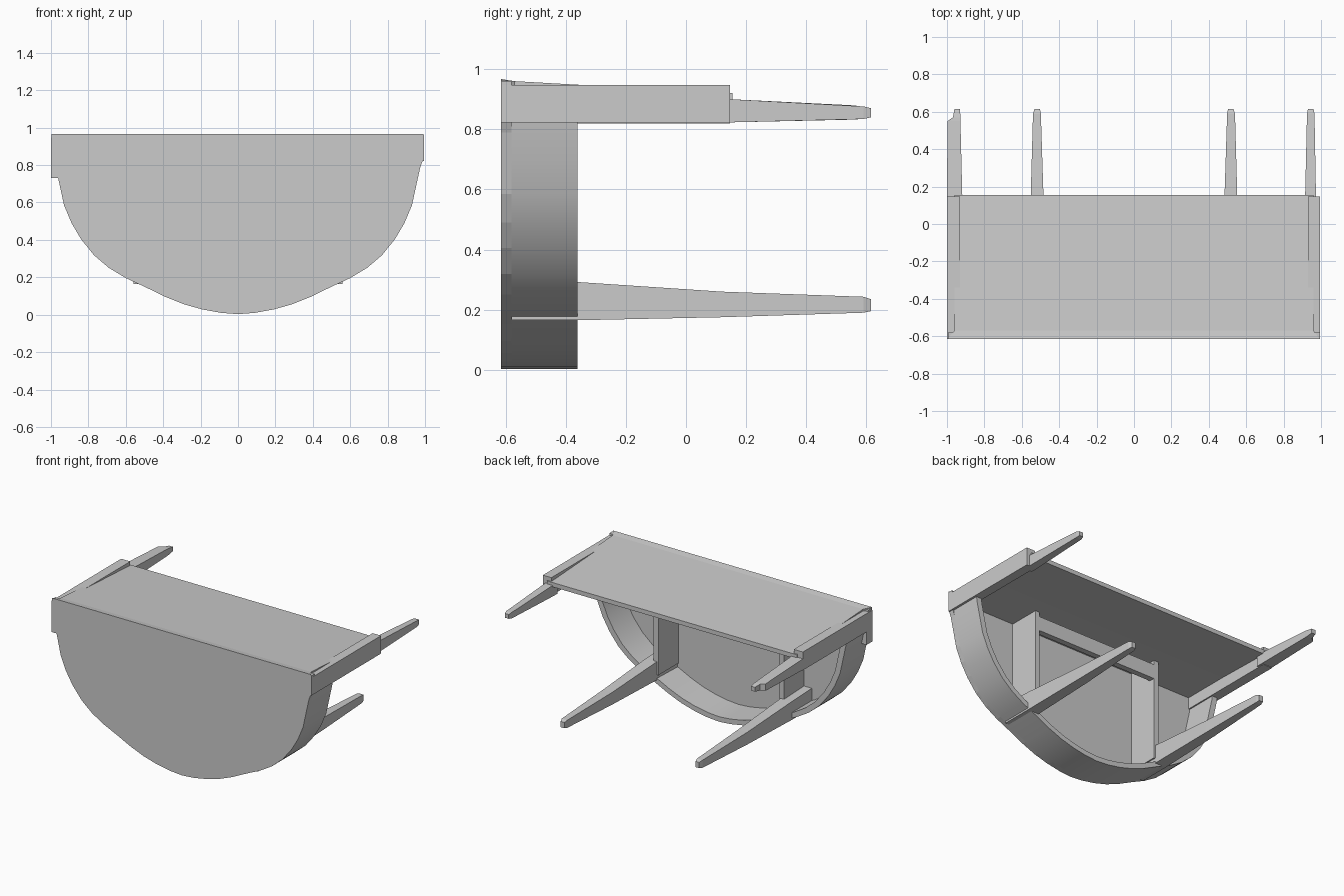
import bpy, bmesh

if "Cube" in bpy.data.objects:
    bpy.data.objects.remove(bpy.data.objects["Cube"])

FRONT, RIM_BACK, TOP_BACK, TIP = -0.615, -0.36, 0.155, 0.615


def finish(name, bm):
    bmesh.ops.recalc_face_normals(bm, faces=bm.faces)
    mesh = bpy.data.meshes.new(name)
    bm.to_mesh(mesh)
    bm.free()
    ob = bpy.data.objects.new(name, mesh)
    bpy.context.collection.objects.link(ob)
    return ob


def prism(name, outline, y0, y1):
    """Extrude an (x, z) outline along y."""
    bm = bmesh.new()
    face = bm.faces.new([bm.verts.new((x, y0, z)) for x, z in outline])
    ext = bmesh.ops.extrude_face_region(bm, geom=[face])["geom"]
    bmesh.ops.translate(bm, vec=(0, y1 - y0, 0),
                        verts=[v for v in ext if isinstance(v, bmesh.types.BMVert)])
    return finish(name, bm)


def loft(name, sections):
    """Join rectangular sections (y, x0, x1, z0, z1) into a closed tapered bar."""
    bm = bmesh.new()
    rings = [[bm.verts.new((x, y, z)) for x, z in ((x0, z0), (x1, z0), (x1, z1), (x0, z1))]
             for y, x0, x1, z0, z1 in sections]
    for a, b in zip(rings, rings[1:]):
        for i in range(4):
            j = (i + 1) % 4
            bm.faces.new((a[i], a[j], b[j], b[i]))
    bm.faces.new(rings[0])
    bm.faces.new(rings[-1])
    return finish(name, bm)


def box(name, x0, x1, y0, y1, z0, z1):
    return loft(name, [(y0, x0, x1, z0, z1), (y1, x0, x1, z0, z1)])


# Half-moon outline, right half from bottom centre upwards
half = [(0, 0.003), (0.09, 0.01), (0.19, 0.028), (0.29, 0.056), (0.39, 0.096),
        (0.50, 0.150), (0.60, 0.196), (0.69, 0.250), (0.77, 0.318), (0.84, 0.405),
        (0.89, 0.490), (0.93, 0.585), (0.955, 0.70), (0.975, 0.79)]
arc = [(-x, z) for x, z in reversed(half[1:])] + half

# Half-moon panel on the front
prism("half_moon_panel", arc + [(0.99, 0.83), (0.995, 0.96), (-0.995, 0.96), (-0.995, 0.80)],
      FRONT, FRONT + 0.035)

# Curved rim behind the panel
outer = [(-0.985, 0.87)] + arc + [(0.985, 0.87)]
inner = [(x * 0.96, 0.87 + (z - 0.87) * 0.96) for x, z in reversed(outer)]
rim = prism("curved_rim", outer + inner, FRONT + 0.02, RIM_BACK)
bpy.context.view_layer.objects.active = rim
rim.select_set(True)
bpy.ops.object.shade_smooth_by_angle(angle=0.5)

# Thin long board, sloping gently down to the back
loft("long_board", [(FRONT, -0.997, 0.992, 0.90, 0.967),
                    (-0.57, -0.96, 0.96, 0.90, 0.960),
                    (-0.25, -0.96, 0.96, 0.90, 0.942),
                    (TOP_BACK, -0.96, 0.96, 0.89, 0.920)])

# End rails of the board
box("right_end_rail", 0.93, 0.995, FRONT, 0.147, 0.823, 0.947)
box("left_end_rail", -1.0, -0.93, FRONT, 0.147, 0.82, 0.947)
box("left_rail_tab", -1.0, -0.955, FRONT, -0.55, 0.73, 0.83)

# Inner frame between the lower legs
for side, s in (("right", 1), ("left", -1)):
    a, b = sorted((s * 0.465, s * 0.50))
    box(side + "_inner_wall", a, b, FRONT + 0.03, RIM_BACK, 0.20, 0.91)
box("inner_crossbar", -0.48, 0.48, RIM_BACK - 0.04, RIM_BACK, 0.77, 0.87)

# Lower legs, tapering backwards
for side, s in (("right", 1), ("left", -1)):
    secs = []
    for y, x0, x1, z0, z1 in ((-0.58, 0.47, 0.56, 0.165, 0.30), (RIM_BACK, 0.475, 0.56, 0.165, 0.292),
                              (0.12, 0.483, 0.553, 0.175, 0.26), (0.59, 0.498, 0.54, 0.19, 0.243),
                              (TIP, 0.503, 0.532, 0.195, 0.235)):
        a, b = sorted((s * x0, s * x1))
        secs.append((y, a, b, z0, z1))
    loft(side + "_lower_leg", secs)

# Upper legs, continuing from the end rails
loft("right_upper_leg", [(0.10, 0.915, 0.975, 0.823, 0.902), (0.147, 0.915, 0.973, 0.823, 0.90),
                         (0.59, 0.925, 0.965, 0.834, 0.876), (TIP, 0.93, 0.96, 0.84, 0.87)])
loft("left_upper_leg", [(0.10, -1.0, -0.918, 0.823, 0.902), (0.147, -1.0, -0.918, 0.823, 0.90),
                        (0.55, -0.997, -0.928, 0.832, 0.88), (0.57, -0.968, -0.928, 0.833, 0.878),
                        (TIP, -0.96, -0.93, 0.84, 0.87)])
